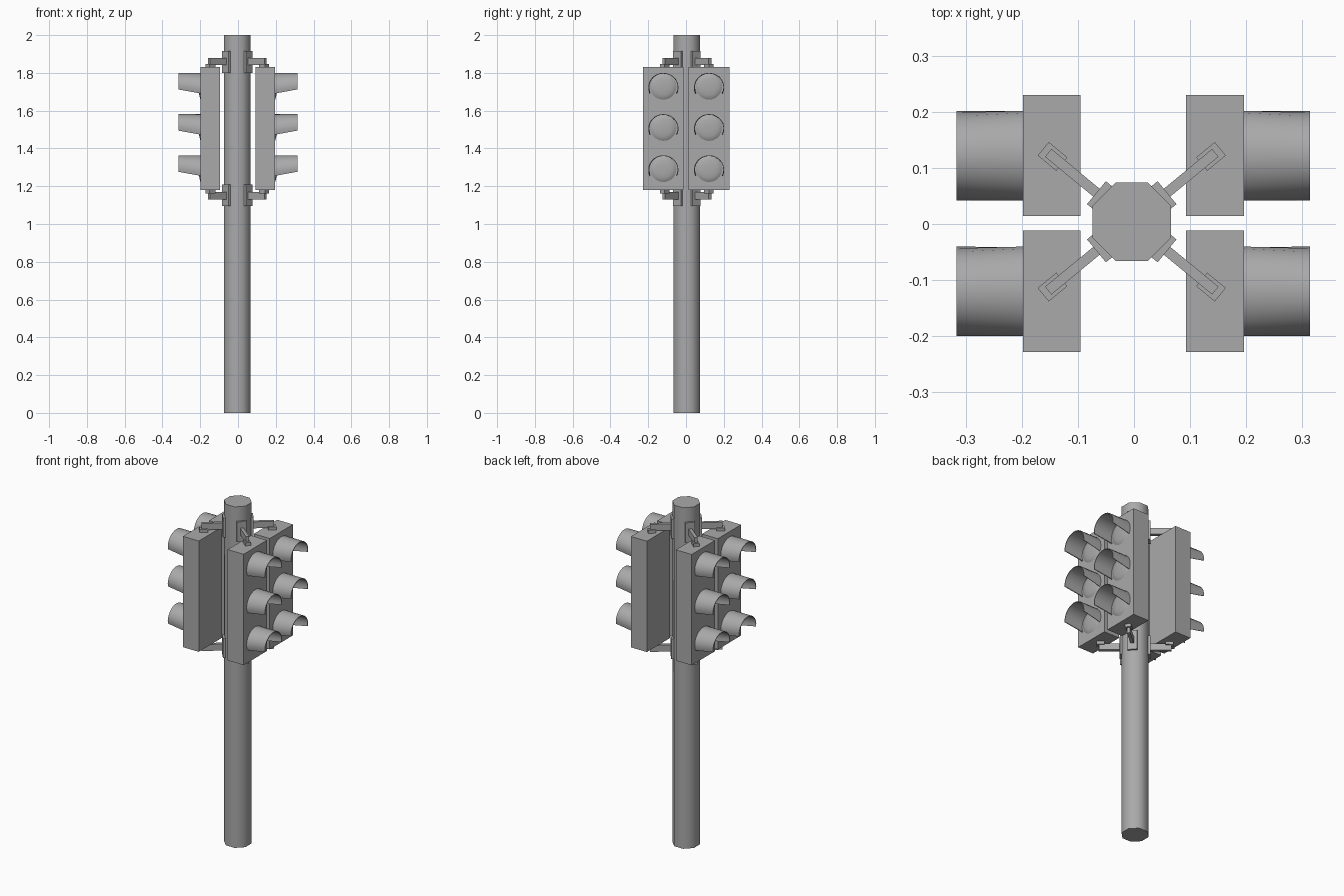
import bpy
import bmesh
from math import radians, sin, cos, pi, atan2
from mathutils import Matrix, Vector

cube = bpy.data.objects.get("Cube")
if cube:
    bpy.data.objects.remove(cube, do_unlink=True)

grey = bpy.data.materials.new("plain grey")
grey.use_nodes = True
COLOUR = (0.4, 0.4, 0.4, 1)
grey.diffuse_color = COLOUR
grey.node_tree.nodes["Principled BSDF"].inputs["Base Color"].default_value = COLOUR

POLE = Vector((-0.004, 0.004, 0))
MID_Z = 1.505


def finish(name, bm, smooth=None):
    bmesh.ops.recalc_face_normals(bm, faces=bm.faces)
    mesh = bpy.data.meshes.new(name)
    bm.to_mesh(mesh)
    bm.free()
    mesh.materials.append(grey)
    ob = bpy.data.objects.new(name, mesh)
    bpy.context.collection.objects.link(ob)
    if smooth:
        bpy.ops.object.select_all(action="DESELECT")
        ob.select_set(True)
        bpy.context.view_layer.objects.active = ob
        bpy.ops.object.shade_smooth_by_angle(angle=radians(smooth))
    return ob


def add_box(bm, centre, size, frame=Matrix()):
    m = frame @ Matrix.Translation(centre) @ Matrix.Diagonal((*size, 1))
    bmesh.ops.create_cube(bm, size=1, matrix=m)


def loft(bm, rings, closed=True):
    """Join successive rings of points with quads."""
    rows = [[bm.verts.new(p) for p in ring] for ring in rings]
    n = len(rows[0])
    for a, b in zip(rows, rows[1:]):
        for i in range(n if closed else n - 1):
            j = (i + 1) % n
            bm.faces.new((a[i], a[j], b[j], b[i]))
    return rows


# Octagonal pole with flats facing the axes
bm = bmesh.new()
bmesh.ops.create_cone(bm, cap_ends=True, segments=8, radius1=0.0755, radius2=0.0755,
                      depth=2, matrix=Matrix.Translation(POLE + Vector((0, 0, 1)))
                      @ Matrix.Rotation(pi / 8, 4, "Z"))
finish("pole", bm, 50)


def visor(name, side, y, z):
    """Open hood with a slanted lower edge, longest at the top."""
    bm = bmesh.new()
    steps = 16
    rings = []
    for x, drop in ((0.196, 0.037), (0.315, 0.011)):
        for r in (0.08, 0.076):
            start = -atan2(drop, 0.08)
            angles = [start + (pi - 2 * start) * i / steps for i in range(steps + 1)]
            rings.append([(side * x - 0.001, y + r * cos(a), z + r * sin(a) * 0.96)
                          for a in angles])
    back_out, back_in, tip_out, tip_in = rings
    rows = loft(bm, [back_out, tip_out, tip_in, back_in], closed=False)
    for i in (0, -1):
        bm.faces.new([row[i] for row in rows])
    finish(name, bm, 40)


def lens(name, side, y, z):
    """Shallow dome on the housing face."""
    bm = bmesh.new()
    n = 20
    profile = ((0.194, 0.072), (0.198, 0.068), (0.204, 0.045), (0.206, 0.02))
    rows = loft(bm, [[(side * x - 0.001, y + r * cos(2 * pi * i / n),
                       z + r * sin(2 * pi * i / n)) for i in range(n)]
                     for x, r in profile])
    bm.faces.new(rows[-1])
    finish(name, bm, 40)


def bracket(name, angle, flip):
    """Pole pad, radial arm and the foot that holds the housing."""
    bm = bmesh.new()
    frame = Matrix.Translation(POLE) @ Matrix.Rotation(angle, 4, "Z")
    for centre, size in (((0.074, 0, 0.353), (0.015, 0.053, 0.116)),
                         ((0.132, 0, 0.355), (0.122, 0.018, 0.038)),
                         ((0.183, 0, 0.333), (0.043, 0.031, 0.02))):
        add_box(bm, (centre[0], centre[1], MID_Z + flip * centre[2]), size, frame)
    finish(name, bm)


# Four signal heads, each with three lamps and two brackets
for side, side_name in ((1, "left"), (-1, "right")):
    for back, y, end_name in ((1, 0.122, "back"), (-1, -0.12, "front")):
        tag = f"{end_name}_{side_name}"
        bm = bmesh.new()
        add_box(bm, (side * 0.1455 - 0.001, y, MID_Z), (0.103, 0.216, 0.65))
        finish(f"housing_{tag}", bm)
        for lamp, dz in (("top", 0.218), ("middle", 0), ("bottom", -0.218)):
            z = MID_Z + dz
            visor(f"{lamp}_visor_{tag}", side, y, z)
            lens(f"{lamp}_lens_{tag}", side, y, z + 0.004)
        angle = atan2(back * sin(radians(39.5)), side * cos(radians(39.5)))
        bracket(f"upper_bracket_{tag}", angle, 1)
        bracket(f"lower_bracket_{tag}", angle, -1)
